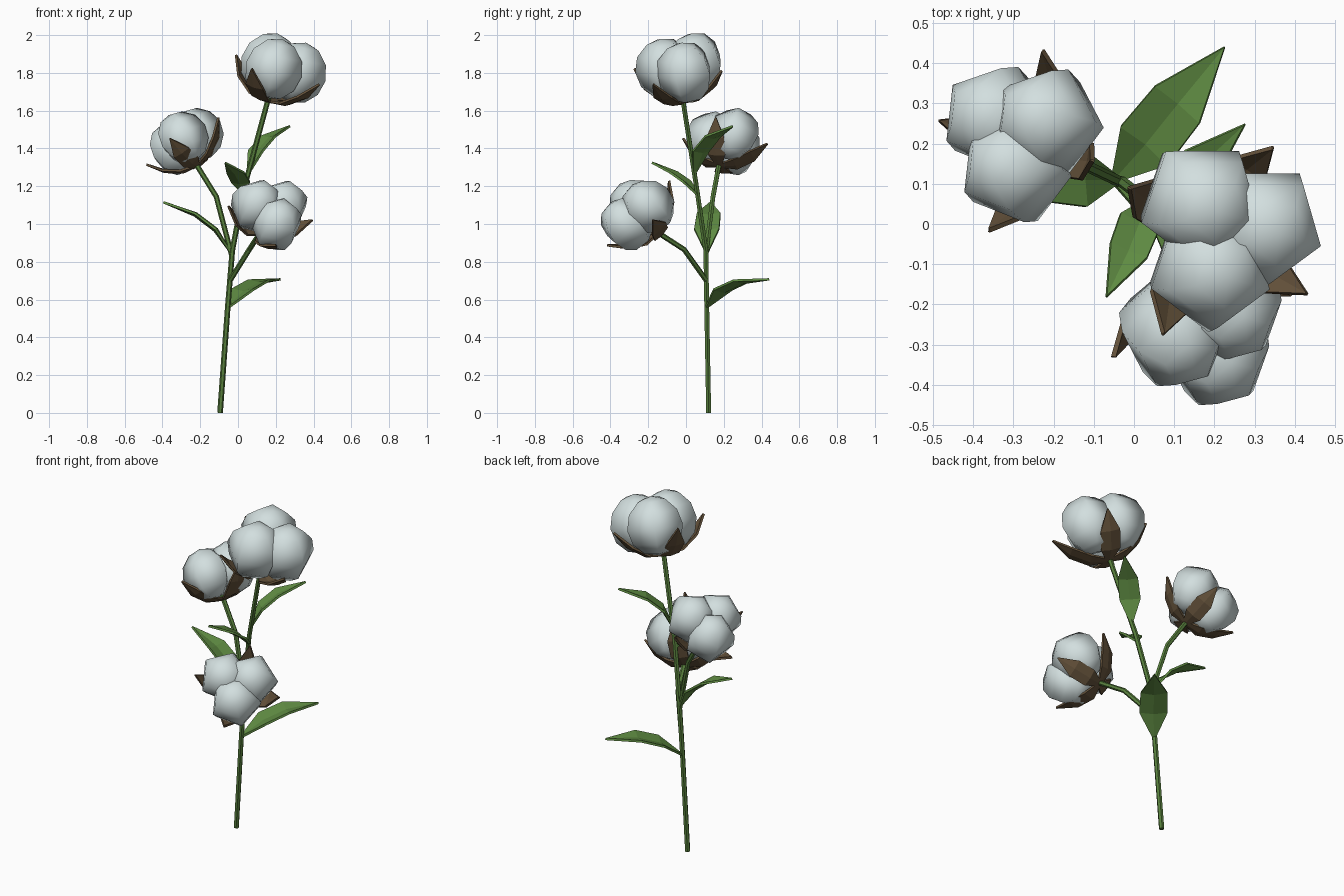
import bpy, bmesh, math
from mathutils import Vector as V, Matrix

if "Cube" in bpy.data.objects:
    bpy.data.objects.remove(bpy.data.objects["Cube"])


def material(name, rgb):
    m = bpy.data.materials.new(name)
    m.diffuse_color = (*rgb, 1)
    m.use_nodes = True
    m.node_tree.nodes["Principled BSDF"].inputs["Base Color"].default_value = m.diffuse_color
    return m


COTTON = material("cotton white", (0.65, 0.74, 0.74))
HUSK = material("husk brown", (0.125, 0.082, 0.042))
STEM = material("stem green", (0.095, 0.21, 0.045))
LEAF = material("leaf green", (0.115, 0.26, 0.055))


def finish(name, bm, mat, smooth=False):
    bmesh.ops.remove_doubles(bm, verts=bm.verts, dist=1e-5)
    bmesh.ops.recalc_face_normals(bm, faces=bm.faces)
    for f in bm.faces:
        f.smooth = smooth
    me = bpy.data.meshes.new(name)
    bm.to_mesh(me)
    bm.free()
    me.materials.append(mat)
    ob = bpy.data.objects.new(name, me)
    bpy.context.collection.objects.link(ob)
    return ob


def loft(name, rings, mat, closed=True, cap=False, smooth=False):
    """Skin a list of point rows with quads."""
    bm = bmesh.new()
    rows = [[bm.verts.new(p) for p in r] for r in rings]
    n = len(rows[0])
    for a, b in zip(rows, rows[1:]):
        for i in range(n if closed else n - 1):
            j = (i + 1) % n
            bm.faces.new((a[i], a[j], b[j], b[i]))
    if cap:
        bm.faces.new(rows[0])
        bm.faces.new(rows[-1])
    return finish(name, bm, mat, smooth)


def tube(name, pts, r0, r1, sides=6):
    pts = [V(p) for p in pts]
    rings = []
    for i, p in enumerate(pts):
        d = (pts[min(i + 1, len(pts) - 1)] - pts[max(i - 1, 0)]).normalized()
        u = V((0, 1, 0)).cross(d).normalized()
        w = d.cross(u)
        r = r0 + (r1 - r0) * i / (len(pts) - 1)
        rings.append([p + r * (u * math.cos(a) + w * math.sin(a))
                      for a in (math.tau * k / sides for k in range(sides))])
    return loft(name, rings, STEM, cap=True)


def blade(name, pts, halves, side, mat, fold, thick):
    """Pointed blade along pts, folded up along its midrib."""
    side = side.normalized()
    rows = []
    for i, (p, h) in enumerate(zip(pts, halves)):
        d = (pts[min(i + 1, len(pts) - 1)] - pts[max(i - 1, 0)]).normalized()
        up = side.cross(d).normalized()
        rows.append([p - side * h + up * h * fold, p, p + side * h + up * h * fold])
    ob = loft(name, rows, mat, closed=False)
    s = ob.modifiers.new("thickness", "SOLIDIFY")
    s.thickness = thick
    s.offset = 0
    return ob


# stem and side branches
tube("main_stem", [(-.095, .12, 0), (-.055, .11, .55), (-.03, .105, .86),
                   (.035, .055, 1.2), (.165, -.02, 1.68)], .015, .014)
tube("left_branch", [(-.035, .105, .84), (-.115, .143, 1.145), (-.23, .178, 1.33)], .014, .014)
tube("front_branch", [(-.043, .108, .7), (.06, -.01, .865), (.125, -.165, .965)], .014, .014)


# leaves: base, two middle points, tip, half width
LEAVES = {
    "low_leaf": ([(-.05, .11, .56), (.03, .2, .64), (.11, .3, .687), (.225, .44, .707)], .08),
    "left_leaf": ([(-.04, .11, .85), (-.125, .11, .965), (-.23, .12, 1.045), (-.395, .13, 1.115)], .07),
    "small_leaf": ([(.032, .055, 1.16), (.012, 0, 1.215), (-.015, -.07, 1.265), (-.068, -.18, 1.325)], .055),
    "upper_leaf": ([(.055, .045, 1.27), (.1, .085, 1.38), (.165, .145, 1.455), (.275, .247, 1.518)], .06),
}
for name, (pts, h) in LEAVES.items():
    pts = [V(p) for p in pts]
    d = pts[-1] - pts[0]
    blade(name, pts, [.008, h * .95, h * .9, .001], V((d.y, -d.x, 0)), LEAF, .2, .012)


def boll(name, base, centre, axis, first, s):
    """Three cotton lobes and four husk leaves around an axis."""
    base, centre, axis = V(base), V(centre), V(axis).normalized()
    first = V(first)
    u = (first - axis * first.dot(axis)).normalized()

    def around(deg):
        return Matrix.Rotation(math.radians(deg), 3, axis) @ u

    r = .16 * s
    for k in range(3):
        c = centre + around(120 * k) * .097 * s
        rings = []
        for i in range(7):
            t = math.pi * i / 6
            rings.append([c - axis * r * 1.03 * math.cos(t)
                          + around(20 + 72 * j) * r * math.sin(t) for j in range(5)])
        loft(f"{name}_cotton_{k + 1}", rings, COTTON, smooth=True)
    for k in range(4):
        o = around(90 * k - 10)
        pts = [base + (o * a + axis * b) * s
               for a, b in ((.0, -.008), (.1, .005), (.195, .07), (.268, .17))]
        blade(f"{name}_husk_{k + 1}", pts, [.015 * s, .055 * s, .055 * s, .002],
              axis.cross(o) * -1, HUSK, .15, .012)


# cotton bolls
boll("top_boll", (.165, -.02, 1.655), (.225, -.02, 1.825),
     (.26, -.13, .95), (-.035, -.09, -.005), 1.0)
boll("left_boll", (-.22, .178, 1.315), (-.283, .217, 1.443),
     (-.5, .2, .84), (-.01, -.09, .009), .87)
boll("front_boll", (.12, -.155, .955), (.178, -.26, 1.062),
     (.34, -.65, .68), (.03, -.065, -.06), .89)
